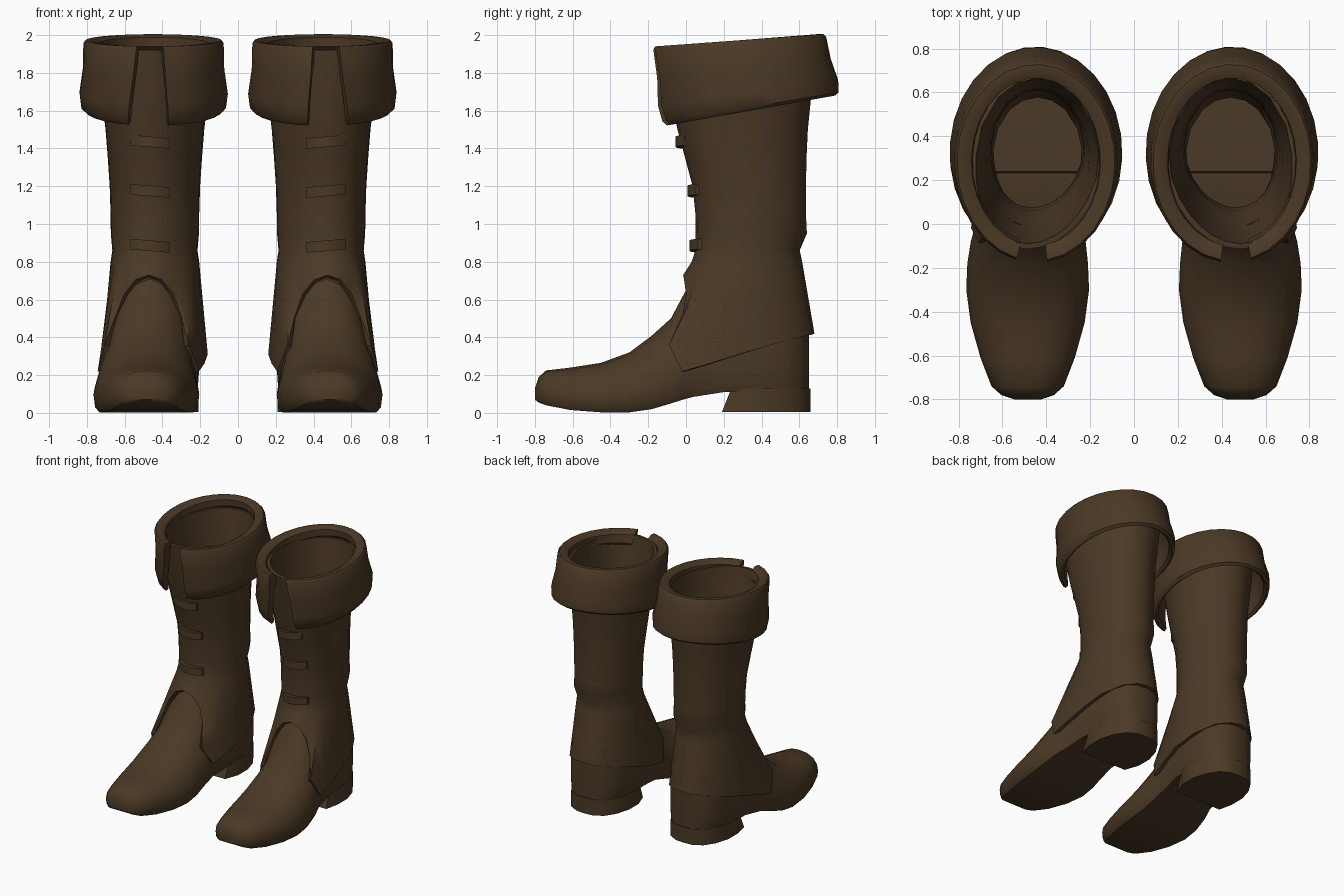
import bpy, bmesh, math
from math import sin, cos, radians

if "Cube" in bpy.data.objects:
    bpy.data.objects.remove(bpy.data.objects["Cube"])

leather = bpy.data.materials.new("dark_brown_leather")
leather.diffuse_color = (0.07, 0.041, 0.019, 1)
leather.use_nodes = True
leather.node_tree.nodes["Principled BSDF"].inputs["Base Color"].default_value = leather.diffuse_color


def lerp(a, b, t):
    return a + (b - a) * t


def centre_x(y):
    """Boot centre line, bending slightly outward toward the toe."""
    return lerp(0.44, 0.485, min(1, max(0, (0.25 - y) / 0.35)))


def finish(name, bm, thickness=0):
    """Turn a right-hand part into a mirrored, shaded pair."""
    bmesh.ops.delete(bm, geom=[v for v in bm.verts if not v.link_faces], context='VERTS')
    bmesh.ops.recalc_face_normals(bm, faces=bm.faces)
    mesh = bpy.data.meshes.new(name)
    bm.to_mesh(mesh)
    bm.free()
    ob = bpy.data.objects.new(name, mesh)
    bpy.context.collection.objects.link(ob)
    mesh.materials.append(leather)
    if thickness:
        wall = ob.modifiers.new("wall", 'SOLIDIFY')
        wall.thickness = thickness
        wall.offset = -1
    ob.modifiers.new("pair", 'MIRROR').use_axis[0] = True
    bpy.ops.object.select_all(action='DESELECT')
    ob.select_set(True)
    bpy.context.view_layer.objects.active = ob
    bpy.ops.object.convert(target='MESH')
    bpy.ops.object.shade_smooth_by_angle(angle=radians(42))


def loft(rings, caps=(False, False), skip=lambda i, j: False):
    """Bridge closed rings of equal length into a skin."""
    bm = bmesh.new()
    rows = [[bm.verts.new(p) for p in r] for r in rings]
    n = len(rows[0])
    for i in range(len(rows) - 1):
        for j in range(n):
            if not skip(i, j):
                k = (j + 1) % n
                bm.faces.new((rows[i][j], rows[i][k], rows[i + 1][k], rows[i + 1][j]))
    if caps[0]:
        bm.faces.new(rows[0])
    if caps[1]:
        bm.faces.new(rows[-1])
    return bm


def mirrored_ring(half):
    """Complete a half outline of (dx, y, z) around the boot centre line."""
    full = half + [(-x, y, z) for x, y, z in half[-2:0:-1]]
    return [(centre_x(y) + x, y, z) for x, y, z in full]


# Foot: cross-sections from toe to heel, open on top under the shaft
LOW = [(0, 0), (.88, 0), (.97, .1), (1, .32), (.95, .58), (.76, .82), (.42, .96), (0, 1)]
TALL = [(0, 0), (.9, 0), (.97, .06), (1, .26), (.87, .53), (.62, .80), (.32, .95), (0, 1)]
OPEN = [(0, 0), (.93, 0), (.97, .06), (1, .3), (1, .55), (.97, .8), (.93, 1), (0, 1)]
sections = [  # y, bottom, top, half width
    (-.80, .07, .13, .06), (-.78, .055, .19, .12), (-.74, .04, .225, .165),
    (-.61, .015, .24, .215), (-.45, .003, .265, .26), (-.3, .003, .32, .28),
    (-.18, .02, .41, .275), (-.08, .05, .50, .262), (0, .075, .65, .25),
    (.04, .085, .71, .24), (.2, .11, .55, .235), (.4, .11, .55, .235),
    (.53, .11, .55, .205), (.61, .11, .53, .15), (.65, .11, .5, .075)]
rings = []
for y, zb, zt, w in sections:
    k = min(1, max(0, (zt - zb - .22) / .25))
    half = []
    for a, b, c in zip(LOW, TALL, OPEN):
        u, v = (lerp(a[0], b[0], k), lerp(a[1], b[1], k)) if y < .1 else c
        half.append((u * w, y, lerp(zb, zt, v)))
    rings.append(mirrored_ring(half))
finish("foot", loft(rings, (True, True), lambda i, j: i >= 9 and j in (6, 7)))

# Heel block
heel_half = [(0, .19), (.2, .19), (.232, .3), (.232, .42), (.2, .53), (.145, .615), (.07, .655), (0, .66)]
rings = []
for z in (.005, .13):
    rings.append(mirrored_ring([(x, y + (.05 if y < .2 and z > .1 else 0), z) for x, y in heel_half]))
finish("heel", loft(rings, (True, True)))

# Shaft: oval rings blending into an arched hem over the instep
angles = [0, 14, 27, 38, 48, 62, 78, 94, 115, 140, 160, 180]
hem = [(0, -.015, .73), (.07, -.01, .705), (.13, 0, .63), (.175, -.02, .51),
       (.222, -.09, .36), (.268, -.02, .22), (.278, .12, .26), (.28, .28, .31),
       (.25, .45, .36), (.17, .6, .40), (.08, .67, .415), (0, .68, .42)]
levels = [  # height, half width, front, back
    (1.92, .305, -.115, .69), (1.7, .285, -.085, .665), (1.5, .262, -.045, .645),
    (1.35, .25, -.005, .638), (1.2, .24, .035, .635), (1.05, .235, .05, .635),
    (.95, .234, .05, .64), (.86, .226, .05, .602), (.80, .235, .03, .615)]


def shaft_half(z, rx, front, back):
    mid, ry = (front + back) / 2, (back - front) / 2
    return [(rx * sin(radians(a)), mid - ry * cos(radians(a)), z) for a in angles]


halves = [shaft_half(*lv) for lv in levels]
for t in (.35, .7, 1):
    halves.append([tuple(lerp(p, q, t) for p, q in zip(a, b)) for a, b in zip(halves[8], hem)])
finish("shaft", loft([mirrored_ring(h) for h in halves]), .025)

# Folded cuff: a thick profile swept around the top with a notch at the front
profile = [  # outward offset, height fraction
    (-.085, .80), (-.078, .95), (-.045, 1), (-.012, 1), (0, .96), (.003, .6), (.022, .25),
    (.012, .05), (-.01, 0), (-.03, .04), (-.028, .3), (-.05, .7)]
steps = 26
rings = []
for s in range(steps + 1):
    ring = []
    for d, f in profile:
        a = radians(lerp(lerp(21, 14, f), 360 - lerp(12, 8, f), s / steps))
        y0 = .28 - .46 * cos(a)
        top, bottom = 1.94 + .065 * (y0 + .18) / .92, 1.52 + .16 * (y0 + .18) / .92
        ring.append((.447 + (.372 + d) * sin(a),
                     .28 - (.46 + d) * cos(a) + .06 * (1 - f), lerp(bottom, top, f)))
    rings.append(ring)
finish("cuff", loft(rings, (True, True)))

# Three curved straps across the front of the shaft
for number, (z, front) in enumerate([(1.435, -.055), (1.175, .008), (.885, .018)], 1):
    rings = []
    for s in range(-3, 4):
        x, y = .465 + s * .035, front + .045 * (s / 3) ** 2
        lift = z + s * .003
        rings.append([(x, y, lift - .028), (x, y, lift + .028),
                      (x, y + .04, lift + .028), (x, y + .04, lift - .028)])
    finish(f"strap_{number}", loft(rings, (True, True)))
